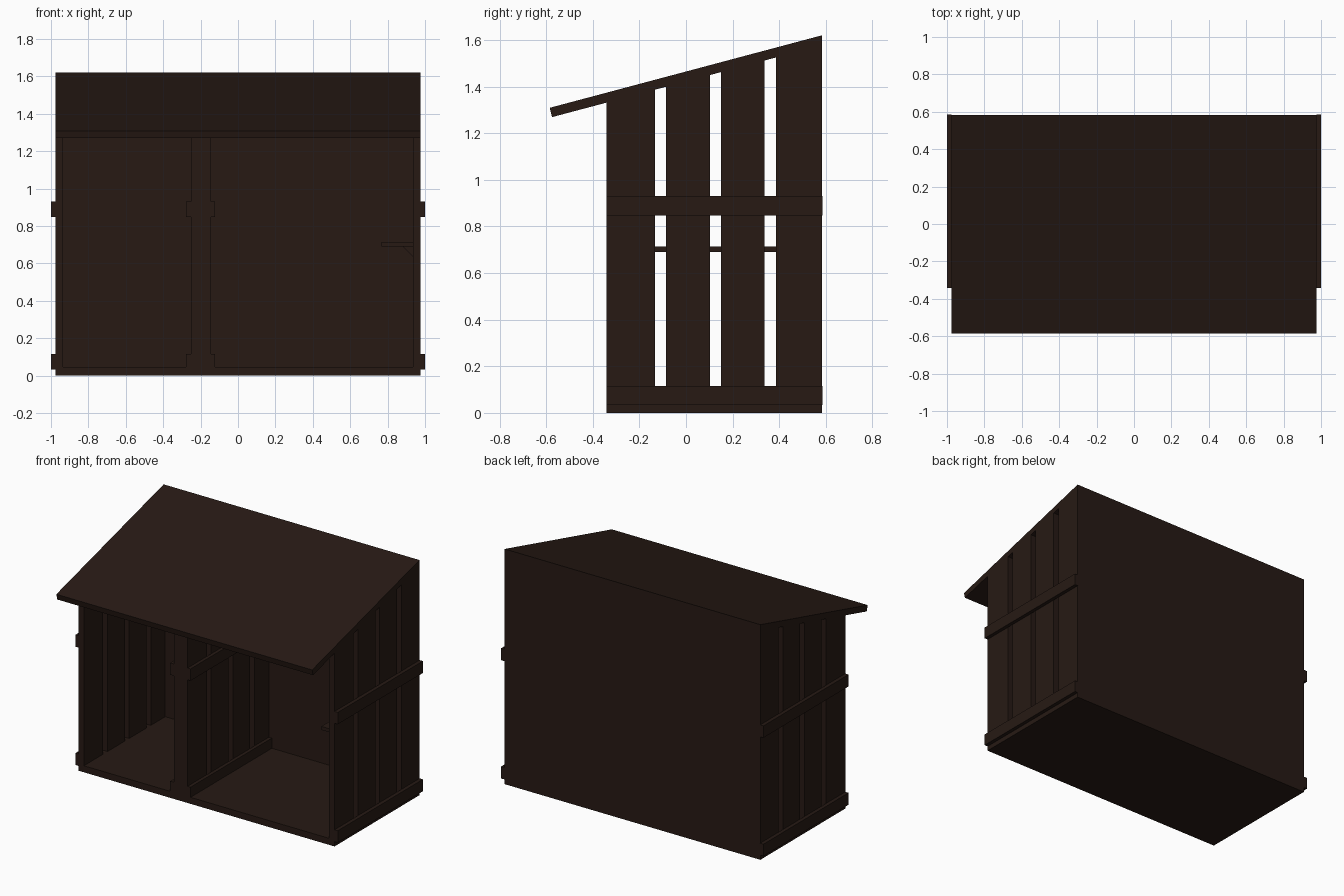
import bpy, bmesh

if "Cube" in bpy.data.objects:
    bpy.data.objects.remove(bpy.data.objects["Cube"])

wood = bpy.data.materials.new("dark_wood")
wood.diffuse_color = (0.02, 0.01, 0.007, 1)
wood.use_nodes = True
wood.node_tree.nodes["Principled BSDF"].inputs["Base Color"].default_value = wood.diffuse_color

FRONT, BACK = -0.342, 0.583
FLOOR = 0.045


def under(y):
    """Height of the roof underside at depth y."""
    return 1.269 + (y + 0.575) * 0.2665


def prism(name, profile, a, b, axis="x"):
    """Extrude a yz profile along x (or an xz profile along y) from a to b."""
    bm = bmesh.new()
    def place(t, p):
        return (t, p[0], p[1]) if axis == "x" else (p[0], t, p[1])
    lo = [bm.verts.new(place(a, p)) for p in profile]
    hi = [bm.verts.new(place(b, p)) for p in profile]
    bm.faces.new(lo)
    bm.faces.new(hi)
    n = len(profile)
    for i in range(n):
        j = (i + 1) % n
        bm.faces.new((lo[i], lo[j], hi[j], hi[i]))
    bmesh.ops.recalc_face_normals(bm, faces=bm.faces)
    me = bpy.data.meshes.new(name)
    bm.to_mesh(me)
    bm.free()
    me.materials.append(wood)
    ob = bpy.data.objects.new(name, me)
    bpy.context.collection.objects.link(ob)
    return ob


def box(name, x0, x1, y0, y1, z0, z1):
    return prism(name, [(y0, z0), (y1, z0), (y1, z1), (y0, z1)], x0, x1)


def slat(name, x0, x1, y0, y1):
    """Upright board whose top follows the roof slope."""
    return prism(name, [(y0, FLOOR), (y1, FLOOR), (y1, under(y1)), (y0, under(y0))], x0, x1)


# Floor, back wall and sloping roof
box("floor", -0.975, 0.975, FRONT, BACK, 0, FLOOR)
slat("back_wall", -0.935, 0.935, 0.543, BACK)
prism("roof", [(-0.575, under(-0.575)), (BACK, under(BACK)), (BACK, 1.62), (-0.585, 1.309)],
      -0.975, 0.975)

# Slatted side walls and divider
spans = [(FRONT, -0.133), (-0.085, 0.103), (0.15, 0.337), (0.386, BACK)]
rails = [(0.033, 0.115), (0.848, 0.93)]
for i, (y0, y1) in enumerate(spans):
    slat(f"left_slat_{i}", -0.975, -0.935, y0, y1)
    slat(f"right_slat_{i}", 0.935, 0.975, y0, y1)
    slat(f"divider_slat_{i}", -0.25, -0.145, y0, min(y1, 0.543))

# Horizontal battens on the outside walls and both divider faces
for i, (z0, z1) in enumerate(rails):
    box(f"left_batten_{i}", -1.0, -0.975, FRONT, 0.585, z0, z1)
    box(f"right_batten_{i}", 0.975, 1.0, FRONT, 0.585, z0, z1)
    box(f"divider_left_batten_{i}", -0.277, -0.25, FRONT, 0.543, z0, z1)
    box(f"divider_right_batten_{i}", -0.145, -0.122, FRONT, 0.543, z0, z1)

# Small shelf on the right wall with triangular brackets
box("shelf", 0.768, 0.935, -0.19, 0.43, 0.69, 0.714)
for i, y in enumerate((-0.165, 0.4)):
    prism(f"shelf_bracket_{i}", [(0.88, 0.69), (0.935, 0.69), (0.935, 0.637)],
          y - 0.012, y + 0.012, axis="y")
